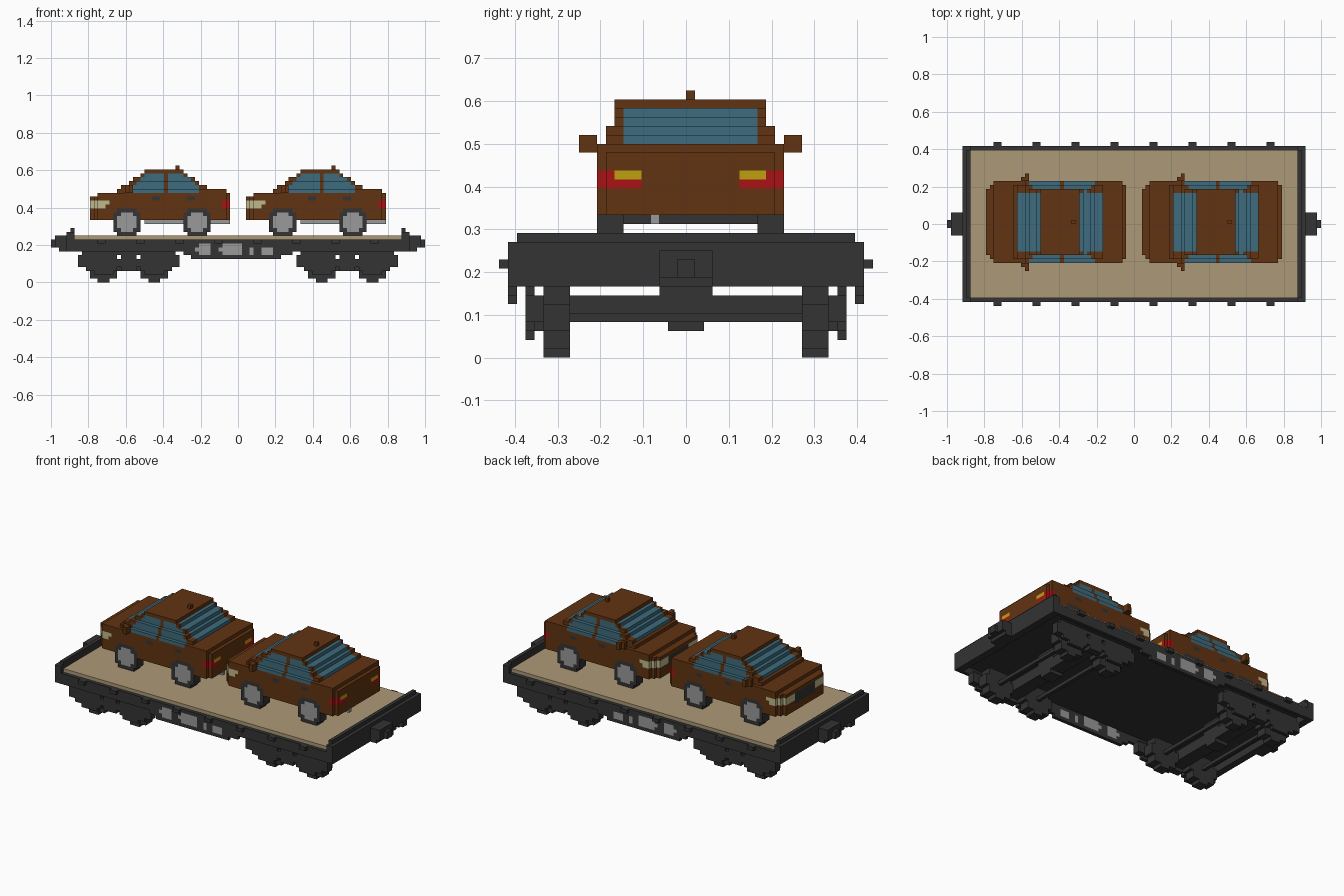
import bpy

cube = bpy.data.objects.get("Cube")
if cube:
    bpy.data.objects.remove(cube, do_unlink=True)

V = 1 / 48  # edge length of one block

COLOURS = {
    "dark_metal": (0.033, 0.033, 0.033),
    "brown_paint": (0.122, 0.034, 0.0056),
    "blue_glass": (0.048, 0.147, 0.205),
    "tan_planks": (0.413, 0.319, 0.188),
    "light_grey": (0.32, 0.32, 0.32),
    "cream_lamp": (0.51, 0.485, 0.262),
    "red_lamp": (0.402, 0.006, 0.007),
    "yellow_lamp": (0.515, 0.352, 0.005),
}
MATS = {}
for cname, rgb in COLOURS.items():
    m = bpy.data.materials.new(cname)
    m.use_nodes = True
    m.diffuse_color = (*rgb, 1)
    m.node_tree.nodes["Principled BSDF"].inputs["Base Color"].default_value = (*rgb, 1)
    MATS[cname] = m


def box(cells, mat, x0, x1, y0, y1, z0, z1):
    """Fill a cuboid of blocks with one colour."""
    for x in range(x0, x1):
        for y in range(y0, y1):
            for z in range(z0, z1):
                cells[x, y, z] = mat


def disc(cells, mat, cx, cz, r, y0, y1):
    """Fill a stepped wheel whose axis runs along y."""
    n = int(r) + 2
    for x in range(int(cx) - n, int(cx) + n):
        for z in range(int(cz) - n, int(cz) + n):
            if (x + .5 - cx) ** 2 + (z + .5 - cz) ** 2 <= r * r:
                box(cells, mat, x, x + 1, y0, y1, z, z + 1)


def build(name, cells):
    """Skin the blocks, merging neighbouring faces of one colour into strips."""
    verts, faces, mats, index = [], [], [], {}
    names = sorted(set(cells.values()))

    def vert(p):
        if p not in index:
            index[p] = len(verts)
            verts.append([c * V for c in p])
        return index[p]

    for axis in range(3):
        u = 1 if axis == 0 else 0
        w = 3 - axis - u
        for side in (0, 1):
            def step(c, ax, d):
                return tuple(c[i] + (d if i == ax else 0) for i in range(3))
            shown = {c: k for c, k in cells.items()
                     if step(c, axis, 2 * side - 1) not in cells}
            for c, k in shown.items():
                if shown.get(step(c, u, -1)) == k:
                    continue
                n = 1
                while shown.get(step(c, u, n)) == k:
                    n += 1
                a = step(c, axis, side)
                b = step(a, u, n)
                quad = [vert(p) for p in (a, b, step(b, w, 1), step(a, w, 1))]
                positive = (u, w) in ((0, 1), (1, 2), (2, 0))
                if positive != bool(side):
                    quad.reverse()
                faces.append(quad)
                mats.append(names.index(k))
    me = bpy.data.meshes.new(name)
    me.from_pydata(verts, [], faces)
    for k in names:
        me.materials.append(MATS[k])
    me.polygons.foreach_set("material_index", mats)
    me.update()
    ob = bpy.data.objects.new(name, me)
    bpy.context.collection.objects.link(ob)
    return ob


DARK, BROWN, GLASS, GREY = "dark_metal", "brown_paint", "blue_glass", "light_grey"

# ---- wagon deck: planks, frame rim, end stops and side pockets
planks = {}
box(planks, "tan_planks", -42, 42, -19, 19, 11, 12)
build("deck_planks", planks)

frame = {}
box(frame, DARK, -44, 44, -20, 20, 10, 11)
for s in (0, 1):
    y = (-20, 19)[s]
    box(frame, DARK, -44, 44, y, y + 1, 8, 11)      # side sill
    box(frame, DARK, -14, 14, y, y + 1, 7, 8)       # deeper middle
    box(frame, DARK, -12, 11, y, y + 1, 6, 7)
    knob = (-21, 20)[s]
    for x in range(-35, 36, 10):
        box(frame, DARK, x - 1, x + 1, knob, knob + 1, 10, 11)
    # worn grey patches
    for x0, x1, z1 in ((-11, -7, 10), (-5, 1, 10), (2, 4, 9), (5, 9, 9)):
        box(frame, GREY, x0, x1, y, y + 1, 8, z1 - 1)
        box(frame, GREY, x0 + 1, x1, y, y + 1, 7, z1)
    xe = (-44, 42)[s]
    box(frame, DARK, xe, xe + 2, -20, 20, 8, 12)    # end beam
    box(frame, DARK, xe, xe + 2, -20, 20, 12, 13)
    xs = (-43, 42)[s]
    box(frame, DARK, xs, xs + 1, -19, 19, 13, 14)   # raised end stop
build("wagon_frame", frame)

# ---- couplers
for side, s in (("left", 1), ("right", -1)):
    c = {}
    for a, b, hw, z0, z1 in ((44, 46, 3, 8, 12), (46, 47, 3, 9, 12), (47, 48, 1, 9, 11)):
        box(c, DARK, min(a * s, b * s), max(a * s, b * s), -hw, hw, z0, z1)
    build("coupler_" + side, c)

# ---- bogies: side frames, wheels, axles and bolster
bogie = {}
for s in (-1, 1):
    for y in (-18, -17, 16, 17):
        outer = y in (-18, 17)
        box(bogie, DARK, -13, 13, y, y + 1, 4, 7)
        box(bogie, DARK, -4, 4, y, y + 1, 3, 4)
        if outer:
            box(bogie, DARK, -12, 12, y, y + 1, 7, 8)
            for cx in (-7, 6):                      # axle boxes
                box(bogie, DARK, cx - 4, cx + 5, y, y + 1, 3, 4)
                box(bogie, DARK, cx - 2, cx + 3, y, y + 1, 2, 3)
        for x in (-3, 2):                           # see-through slots
            bogie.pop((x, y, 6), None)
            bogie.pop((x, y, 3), None)
for cx in (-6.5, 6.5):
    for y in (-16, 13):
        disc(bogie, DARK, cx, 4.5, 4.3, y, y + 3)
    x = int(cx - .5)
    box(bogie, DARK, x, x + 1, -13, 13, 4, 5)
box(bogie, DARK, -2, 2, -17, 17, 4, 7)
box(bogie, DARK, -2, 2, -3, 3, 4, 10)
box(bogie, DARK, -2, 2, -2, 2, 3, 4)
bogie = {c: k for c, k in bogie.items() if c[2] < 8 or abs(c[0]) <= 2}
front_bogie = build("bogie_right", bogie)
front_bogie.location.x = -28 * V
rear_bogie = front_bogie.copy()
rear_bogie.name = "bogie_left"
rear_bogie.location.x = 28 * V
bpy.context.collection.objects.link(rear_bogie)

# ---- car body: lower shell with rounded corners
body = {}
for x in range(-38, -2):
    hw = {-38: 8, -37: 9, -3: 9}.get(x, 10)
    top = 22 if x < -36 else 23
    box(body, BROWN, x, x + 1, -hw, hw + 1, 16, top)
box(body, BROWN, -31, -3, -9, 10, 23, 24)
box(body, BROWN, -28, -3, -10, 11, 23, 24)

# cabin with stepped front and rear screens
SLOPE = (28, 27, 27, 26, 25, 25)
tops = {x: 29 for x in range(-24, -14)}
for i, h in enumerate(SLOPE):
    tops[-25 - i] = h
    tops[-14 + i] = h
for x, h in tops.items():
    box(body, BROWN, x, x + 1, -9, 10, 24, min(h, 26))
    box(body, BROWN, x, x + 1, -8, 9, 26, max(h, 26))
    if h < 29:
        box(body, GLASS, x, x + 1, -7, 8, 24, h)

# side windows with a centre pillar
for z, x0, x1 in ((23, -27, -10), (24, -27, -10), (25, -26, -11), (26, -25, -12), (27, -24, -14)):
    hw = 10 if z == 23 else 9 if z < 26 else 8
    for x in range(x0, x1):
        if x != -19:
            for y in (-hw, hw):
                body[x, y, z] = GLASS

# lamps, grille and door handles by position
for (x, y, z), k in list(body.items()):
    ay = abs(y)
    if z in (19, 20) and ay >= 5 and x < (-33 if z == 20 else -34):
        body[x, y, z] = "cream_lamp"
    elif x == -38 and ay <= 4 and 18 <= z <= 20:
        body[x, y, z] = DARK
    elif x >= -4 and ay >= 6 and z in (19, 20):
        body[x, y, z] = "yellow_lamp" if z == 20 and ay <= 8 else "red_lamp"
    elif ay == 10 and z == 21 and x in (-22, -21, -13, -12):
        body[x, y, z] = DARK

# mirrors and aerial
for y in (-12, 11):
    box(body, BROWN, -28, -27, y, y + 2, 23, 25)
    box(body, BROWN, -29, -28, y + (y < 0), y + 1 + (y < 0), 23, 25)
box(body, BROWN, -16, -15, 0, 1, 29, 30)

# ---- car wheels, axles and exhaust
wheels = {}
for cx in (-28.5, -10.5):
    for y in (-10, 8):
        disc(wheels, DARK, cx, 15.5, 3.65, y, y + 3)
    for y in (-10, 10):
        disc(wheels, GREY, cx, 15.5, 2.3, y, y + 1)
    x = int(cx - .5)
    box(wheels, DARK, x, x + 1, -7, 8, 15, 16)
box(wheels, GREY, -24, -2, -4, -3, 15, 16)
body = {c: k for c, k in body.items() if c not in wheels}

for part, cells in (("car_body", body), ("car_wheels", wheels)):
    first = build(part + "_right", cells)
    second = first.copy()
    second.name = part + "_left"
    second.location.x = 40 * V
    bpy.context.collection.objects.link(second)
